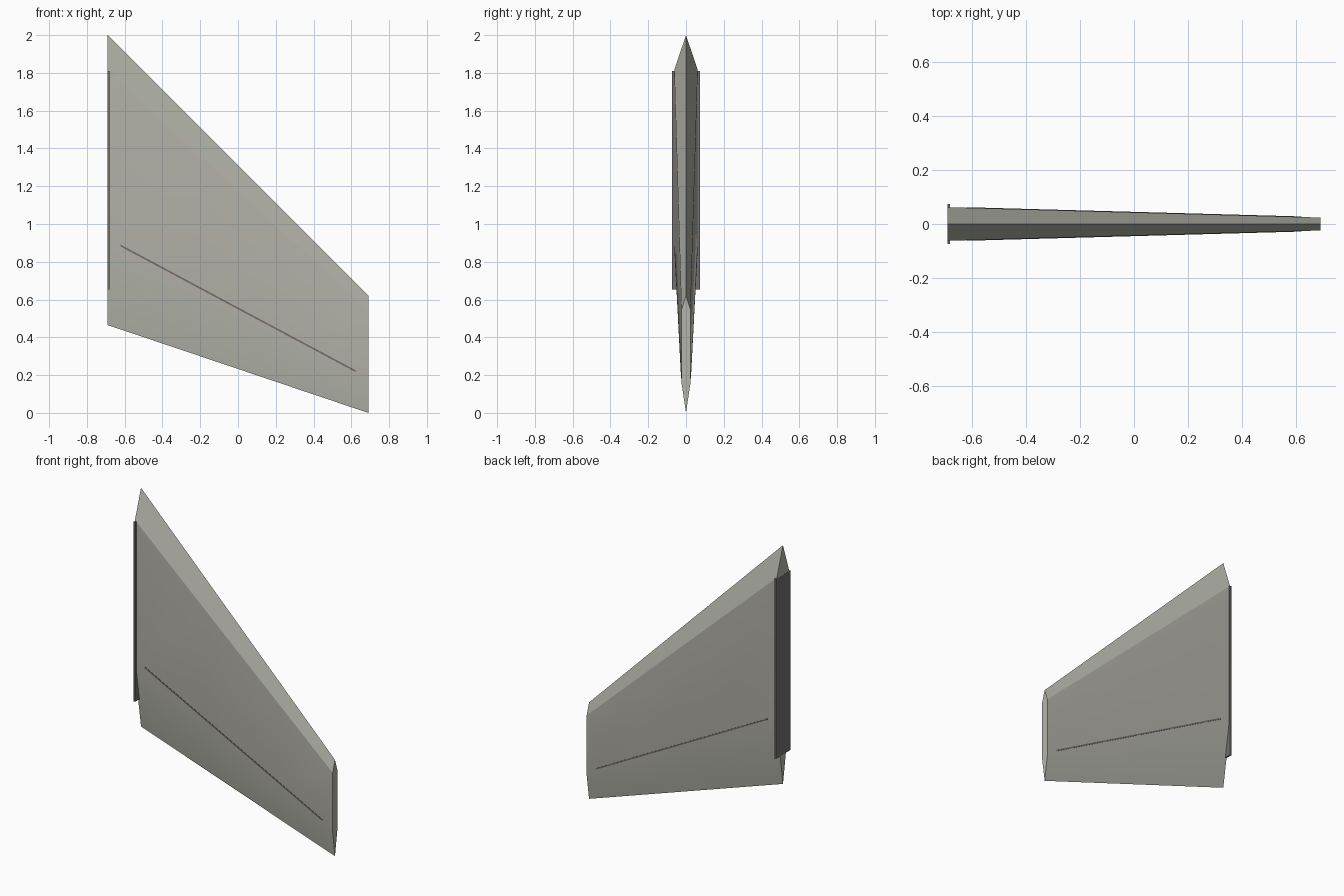
import bpy, bmesh, math
from mathutils import Vector

cube = bpy.data.objects.get("Cube")
if cube:
    bpy.data.objects.remove(cube)

HALF_SPAN = 0.69


def material(name, rgb):
    m = bpy.data.materials.new(name)
    m.use_nodes = True
    m.diffuse_color = (*rgb, 1)
    bsdf = next(n for n in m.node_tree.nodes if n.type == 'BSDF_PRINCIPLED')
    bsdf.inputs["Base Color"].default_value = (*rgb, 1)
    bsdf.inputs["Roughness"].default_value = 0.7
    return m


skin = material("warm grey skin", (0.47, 0.455, 0.405))
edge = material("pale grey edges", (0.455, 0.46, 0.405))
dark = material("dark grey trim", (0.17, 0.16, 0.15))


def make(name, bm, *mats):
    bmesh.ops.recalc_face_normals(bm, faces=bm.faces)
    me = bpy.data.meshes.new(name)
    bm.to_mesh(me)
    bm.free()
    ob = bpy.data.objects.new(name, me)
    bpy.context.collection.objects.link(ob)
    for m in mats:
        me.materials.append(m)
    return ob


def surface(t, chord, side):
    """Point on the fin: t from root to tip, chord from trailing to leading edge."""
    low, high = 0.465 * (1 - t), 2.0 - 1.38 * t
    thick = (0.062 - 0.038 * t) * min(1, chord / 0.26, (1 - chord) / 0.12)
    return Vector((HALF_SPAN * (2 * t - 1), side * thick, low + (high - low) * chord))


# Fin: tapered six-sided sections, with panel joints along the span
bm = bmesh.new()
outline = [(0, 1), (0.26, -1), (0.88, -1), (1, 1), (0.88, 1), (0.26, 1)]
rings = [[bm.verts.new(surface(t, c, s)) for c, s in outline] for t in (0, 0.36, 0.71, 1)]
for a, b in zip(rings, rings[1:]):
    for i in range(6):
        j = (i + 1) % 6
        f = bm.faces.new((a[i], a[j], b[j], b[i]))
        f.material_index = 0 if i in (1, 4) else 1
for ring in (rings[0], rings[-1]):
    bm.faces.new(ring).material_index = 1
fin = make("fin", bm, skin, edge)
bpy.context.view_layer.objects.active = fin
fin.select_set(True)
bpy.ops.object.shade_smooth_by_angle(angle=math.radians(13))
fin.select_set(False)

# Root plate
bm = bmesh.new()
bmesh.ops.create_cube(bm, size=1)
for v in bm.verts:
    v.co = Vector((-0.6855 + 0.01 * v.co.x, 0.148 * v.co.y, 1.232 + 1.155 * v.co.z))
make("root_plate", bm, dark)

# Hinge line strip on each side
for side, label in ((-1, "front"), (1, "back")):
    bm = bmesh.new()
    corners = []
    for t, shift in ((0.05, -1), (0.95, -1), (0.95, 1), (0.05, 1)):
        p = surface(t, 0.298, side)
        p.z += 0.005 * shift
        corners.append(p)
    lift = Vector((0, 0.002 * side, 0))
    inner = [bm.verts.new(p - lift) for p in corners]
    outer = [bm.verts.new(p + lift) for p in corners]
    bm.faces.new(inner)
    bm.faces.new(outer)
    for i in range(4):
        j = (i + 1) % 4
        bm.faces.new((inner[i], inner[j], outer[j], outer[i]))
    make(label + "_hinge_line", bm, dark)
